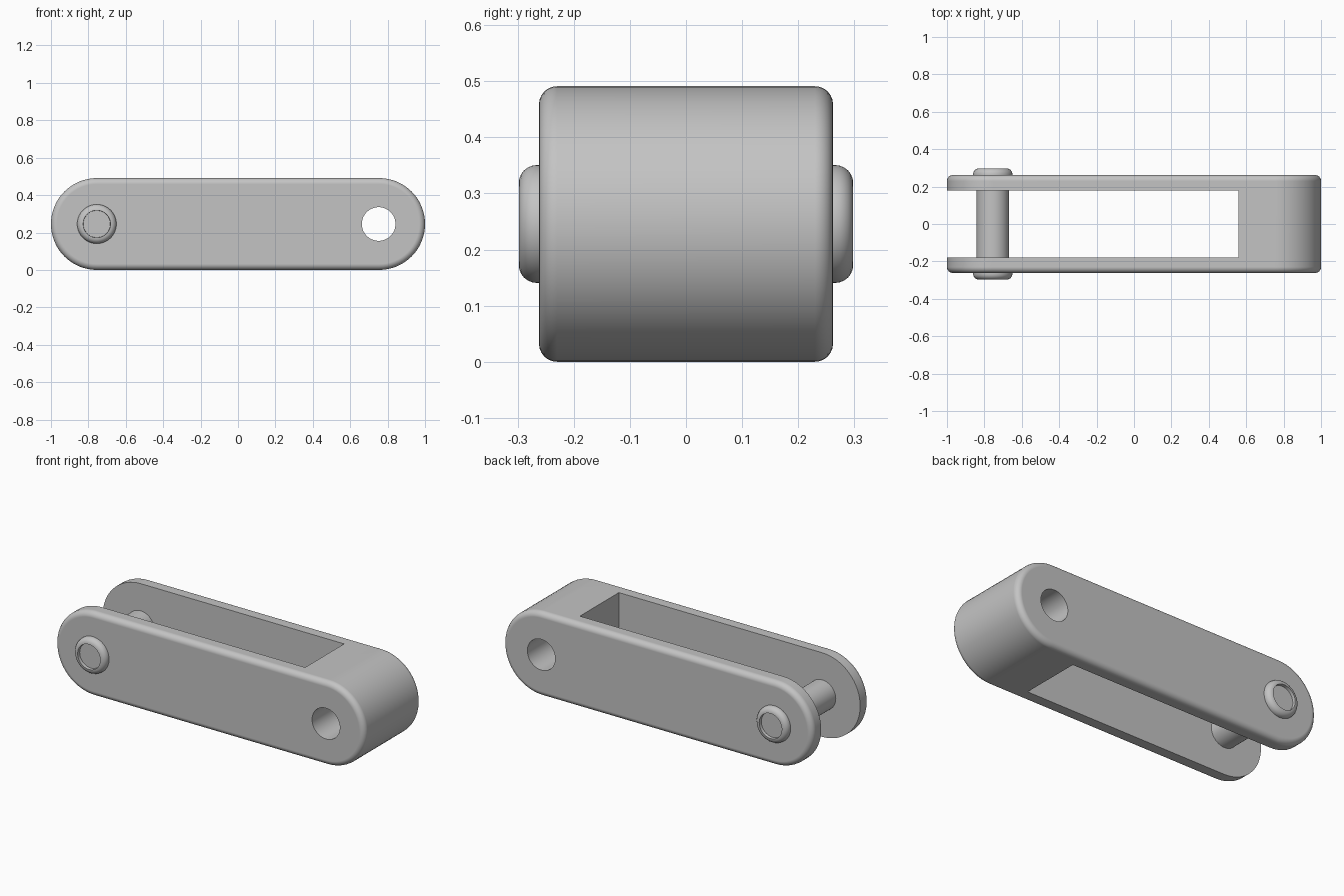
import bpy, bmesh
from math import sin, cos, pi, radians

if "Cube" in bpy.data.objects:
    bpy.data.objects.remove(bpy.data.objects["Cube"], do_unlink=True)

MID_Z = 0.2455
SEGMENTS = 64
ARC = 6

steel = bpy.data.materials.new("grey_steel")
steel.use_nodes = True
grey = (0.55, 0.55, 0.55, 1)
steel.diffuse_color = grey
steel.node_tree.nodes["Principled BSDF"].inputs["Base Color"].default_value = grey


def loft(name, profile, x, half=0.0):
    """Stack stadium rings (circles when half is 0) along y from (radius, y) pairs."""
    bm = bmesh.new()
    rings = []
    for r, y in profile:
        ring = []
        for side in (1, -1):
            for i in range(SEGMENTS // 2 + 1):
                a = side * pi / 2 - pi / 2 - pi / 2 + i * 2 * pi / SEGMENTS
                if side == 1:
                    a += 0
                ring.append(bm.verts.new((x + side * half + r * cos(a), y, MID_Z + r * sin(a))))
        rings.append(ring)
    n = len(rings[0])
    for a, b in zip(rings, rings[1:]):
        for i in range(n):
            j = (i + 1) % n
            bm.faces.new((a[i], a[j], b[j], b[i]))
    bm.faces.new(rings[0])
    bm.faces.new(rings[-1])
    bmesh.ops.remove_doubles(bm, verts=bm.verts, dist=1e-5)
    bmesh.ops.recalc_face_normals(bm, faces=bm.faces)
    return finish(name, bm)


def finish(name, bm):
    mesh = bpy.data.meshes.new(name)
    bm.to_mesh(mesh)
    bm.free()
    mesh.materials.append(steel)
    ob = bpy.data.objects.new(name, mesh)
    bpy.context.collection.objects.link(ob)
    return ob


def activate(ob):
    bpy.ops.object.select_all(action='DESELECT')
    ob.select_set(True)
    bpy.context.view_layer.objects.active = ob


def cut(ob, cutter):
    mod = ob.modifiers.new("cut", 'BOOLEAN')
    mod.operation = 'DIFFERENCE'
    mod.solver = 'EXACT'
    mod.object = cutter
    activate(ob)
    bpy.ops.object.modifier_apply(modifier=mod.name)
    bpy.data.objects.remove(cutter, do_unlink=True)


def smooth(ob):
    activate(ob)
    bpy.ops.object.shade_smooth_by_angle(angle=radians(30))
    mod = ob.modifiers.new("flat_caps", 'WEIGHTED_NORMAL')
    mod.keep_sharp = True


def fillet(r, y, f):
    """Quarter round from the side wall to the outer cap."""
    return [(r - f + f * cos(i * pi / 2 / ARC), y - f + f * sin(i * pi / 2 / ARC))
            for i in range(ARC + 1)]


def mirrored(half):
    return [(r, -y) for r, y in reversed(half)] + half


# Link body: rounded bar, opened into a fork, drilled at the solid end
body = loft("link_body", mirrored(fillet(MID_Z, 0.262, 0.032)), 0, 1 - MID_Z)

bm = bmesh.new()
bmesh.ops.create_cube(bm, size=1)
for v in bm.verts:
    v.co.x = 0.56 if v.co.x > 0 else -1.2
    v.co.y *= 0.36
    v.co.z = MID_Z + v.co.z
cut(body, finish("slot_cutter", bm))
cut(body, loft("hole_cutter", [(0.09, -0.5), (0.09, 0.5)], 0.752))
smooth(body)

# Pin with rounded, dished heads at both ends
half_pin = [(0.087, 0.26), (0.105, 0.26)] + fillet(0.105, 0.298, 0.032) + [(0.072, 0.28)]
smooth(loft("pin", mirrored(half_pin), -0.755))
